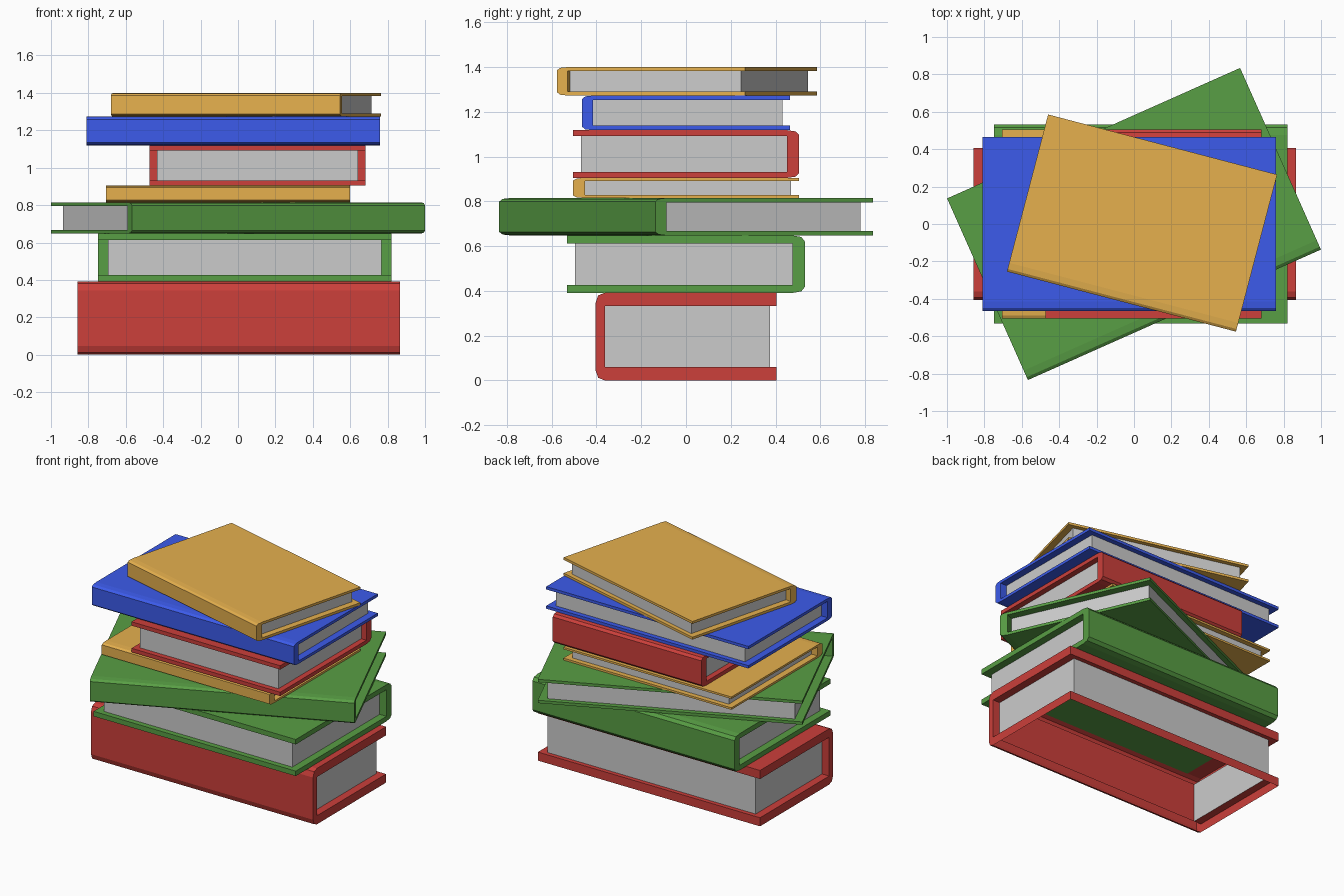
import bpy, bmesh
from math import radians
from mathutils import Matrix

if "Cube" in bpy.data.objects:
    bpy.data.objects.remove(bpy.data.objects["Cube"])

COLOURS = {
    "red": (0.604, 0.050, 0.043, 1),
    "green": (0.098, 0.342, 0.058, 1),
    "gold": (0.787, 0.434, 0.076, 1),
    "blue": (0.045, 0.105, 0.827, 1),
}
mats = {}
for key, rgba in COLOURS.items():
    mats[key] = bpy.data.materials.new(key + "_cover")
    mats[key].diffuse_color = rgba


def finish(bm, name, matrix, mat=None):
    me = bpy.data.meshes.new(name)
    bmesh.ops.recalc_face_normals(bm, faces=bm.faces)
    bm.to_mesh(me)
    bm.free()
    ob = bpy.data.objects.new(name, me)
    ob.matrix_world = matrix
    bpy.context.collection.objects.link(ob)
    if mat:
        me.materials.append(mat)


def book(name, colour, x, y, z0, z1, length, width, rot, t, spine, end_in, fore_in, open_bottom=False):
    """Spine lies on local -y; t is the board thickness, *_in the page insets."""
    h, l, f, b = z1 - z0, length / 2, width / 2, -width / 2
    s, c, px, py = b + spine, 0.8 * t, length / 2 - end_in, width / 2 - fore_in
    matrix = Matrix.Translation((x, y, z0)) @ Matrix.Rotation(radians(rot), 4, 'Z')

    # cover: C-shaped profile with chamfered spine corners, run along x
    prof = [(f, 0), (s, 0), (b + 0.3 * spine, 0.25 * c), (b, c),
            (b, h - c), (b + 0.3 * spine, h - 0.25 * c), (s, h), (f, h),
            (f, h - t), (s, h - t), (s, t), (f, t)]
    bm = bmesh.new()
    left = [bm.verts.new((-l, *p)) for p in prof]
    right = [bm.verts.new((l, *p)) for p in prof]
    bm.faces.new(left)
    bm.faces.new(right[::-1])
    n = len(prof)
    for i in range(n):
        j = (i + 1) % n
        if i in (8, 10) or (i == 0 and open_bottom):
            continue
        bm.faces.new((left[i], left[j], right[j], right[i]))
    # board lips around the page block (hollow behind the pages)
    for i_s, i_f, z in ((9, 8, h - t), (10, 11, t)):
        inner = [bm.verts.new(p) for p in ((px, s, z), (px, py, z), (-px, py, z), (-px, s, z))]
        bm.faces.new([left[i_s], left[i_f], right[i_f], right[i_s]] + inner)
    finish(bm, name + "_cover", matrix, mats[colour])

    # pages: two ends and the fore edge
    bm = bmesh.new()
    path = [(px, s), (px, py), (-px, py), (-px, s)]
    low = [bm.verts.new((*p, t)) for p in path]
    top = [bm.verts.new((*p, h - t)) for p in path]
    for i in range(3):
        bm.faces.new((low[i], low[i + 1], top[i + 1], top[i]))
    finish(bm, name + "_pages", matrix)


# stack from bottom to top
book("bottom_book", "red", 0.004, 0, 0, 0.392, 1.725, 0.81, 0, 0.06, 0.043, 0.055, 0.03, True)
book("second_book", "green", 0.036, 0, 0.391, 0.648, 1.57, 1.064, 180, 0.035, 0.057, 0.053, 0.037)
book("third_book", "green", 0, 0, 0.648, 0.815, 1.715, 1.063, 24, 0.02, 0.055, 0.055, 0.035)
book("fourth_book", "gold", -0.053, 0, 0.815, 0.905, 1.305, 1.008, 0, 0.014, 0.053, 0.045, 0.035)
book("fifth_book", "red", 0.104, 0, 0.905, 1.118, 1.155, 1.01, 180, 0.027, 0.054, 0.04, 0.037)
book("sixth_book", "blue", -0.025, 0, 1.118, 1.273, 1.57, 0.93, 0, 0.02, 0.05, 0.05, 0.035)
book("top_book", "gold", 0.043, 0.005, 1.273, 1.4, 1.266, 0.868, -14.7, 0.017, 0.048, 0.045, 0.03)

for m in bpy.data.materials:
    if m.users and not m.is_grease_pencil:
        m.use_nodes = True
        m.node_tree.nodes["Principled BSDF"].inputs["Base Color"].default_value = m.diffuse_color
